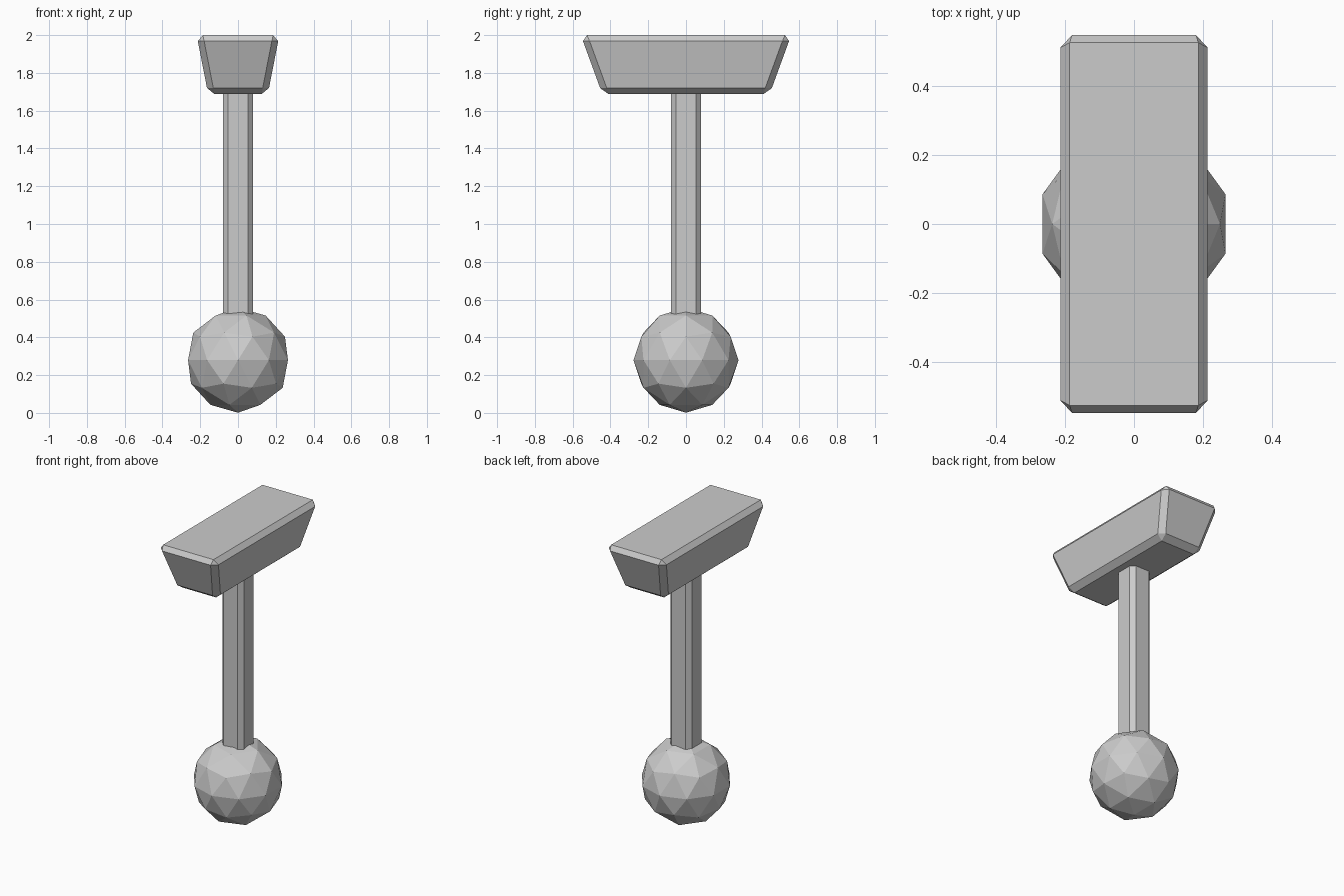
import bpy, bmesh

if "Cube" in bpy.data.objects:
    bpy.data.objects.remove(bpy.data.objects["Cube"])


def tapered_block(name, z0, half0, z1, half1, bevel, vertical_only=False):
    """Four-sided block with different bottom and top sizes and chamfered edges."""
    bm = bmesh.new()
    bmesh.ops.create_cube(bm, size=2)
    for v in bm.verts:
        z, (hx, hy) = (z1, half1) if v.co.z > 0 else (z0, half0)
        v.co = (v.co.x * hx, v.co.y * hy, z)
    edges = [e for e in bm.edges
             if not vertical_only or abs(e.verts[0].co.z - e.verts[1].co.z) > 0.01]
    bmesh.ops.bevel(bm, geom=edges, offset=bevel, offset_type='OFFSET',
                    segments=1, profile=0.5, affect='EDGES')
    return make_object(name, bm)


def make_object(name, bm):
    bmesh.ops.recalc_face_normals(bm, faces=bm.faces)
    mesh = bpy.data.meshes.new(name)
    bm.to_mesh(mesh)
    bm.free()
    obj = bpy.data.objects.new(name, mesh)
    bpy.context.collection.objects.link(obj)
    return obj


# Flared, chamfered head
tapered_block("head", 1.688, (0.158, 0.443), 2.0, (0.219, 0.557), 0.033)

# Shaft with chamfered corners, sunk into the head and the ball
tapered_block("shaft", 0.45, (0.079, 0.079), 1.75, (0.079, 0.079), 0.027,
              vertical_only=True)

# Faceted ball at the foot
bm = bmesh.new()
bmesh.ops.create_icosphere(bm, subdivisions=2, radius=0.278)
bmesh.ops.translate(bm, verts=bm.verts, vec=(0, 0, 0.279))
make_object("ball", bm)
